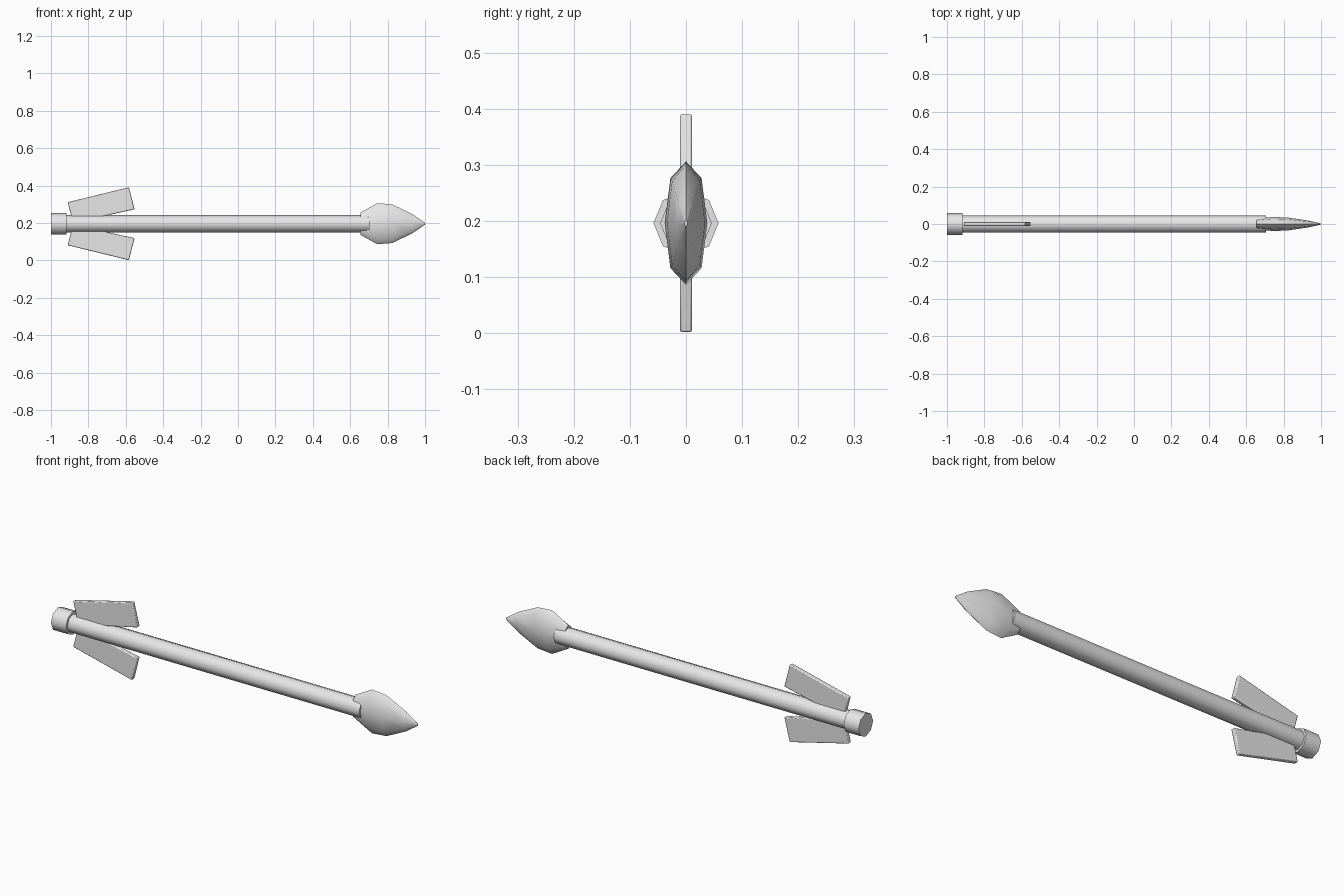
import bpy, bmesh, math

if "Cube" in bpy.data.objects:
    bpy.data.objects.remove(bpy.data.objects["Cube"])

ZC = 0.196
grey = bpy.data.materials.new("plain_grey")
grey.diffuse_color = (0.8, 0.8, 0.8, 1)
grey.use_nodes = True
grey.node_tree.nodes["Principled BSDF"].inputs["Base Color"].default_value = grey.diffuse_color


def finish(name, bm, angle, bevel=0):
    bmesh.ops.recalc_face_normals(bm, faces=bm.faces)
    me = bpy.data.meshes.new(name)
    bm.to_mesh(me)
    bm.free()
    me.materials.append(grey)
    ob = bpy.data.objects.new(name, me)
    bpy.context.collection.objects.link(ob)
    if bevel:
        m = ob.modifiers.new("soft_edges", "BEVEL")
        m.width = bevel
        m.segments = 2
        m.limit_method = "ANGLE"
    bpy.ops.object.select_all(action="DESELECT")
    ob.select_set(True)
    bpy.context.view_layer.objects.active = ob
    bpy.ops.object.shade_smooth_by_angle(angle=math.radians(angle))
    return ob


def loft(name, sections, angle):
    """Skin rings of (x, [(y, z), ...]) and cap both ends."""
    bm = bmesh.new()
    rings = [[bm.verts.new((x, y, ZC + z)) for y, z in pts] for x, pts in sections]
    n = len(rings[0])
    for a, b in zip(rings, rings[1:]):
        for i in range(n):
            j = (i + 1) % n
            bm.faces.new((a[i], a[j], b[j], b[i]))
    bm.faces.new(rings[0])
    bm.faces.new(rings[-1])
    return finish(name, bm, angle)


def octagon(r):
    return [(r * math.cos(k * math.pi / 4), r * math.sin(k * math.pi / 4)) for k in range(8)]


def blade(w, h):
    # flattened eight-sided section, sharp at top and bottom
    return [(w, 0), (w * .73, h * .73), (0, h), (-w * .73, h * .73),
            (-w, 0), (-w * .73, -h * .73), (0, -h), (w * .73, -h * .73)]


# Shaft and nock
loft("shaft", [(-0.93, octagon(.046)), (0.705, octagon(.046))], 50)
loft("nock", [(-1.0, octagon(.058)), (-0.917, octagon(.058))], 50)

# Leaf-shaped arrowhead: x, half thickness, half height
head = [(.655, .028, .06), (.745, .038, .11), (.826, .034, .103),
        (.933, .018, .051), (1.0, .003, .005)]
loft("arrowhead", [(x, blade(w, h)) for x, w, h in head], 40)

# Two swept flights, mirrored above and below the shaft
flight = [(-.911, .115), (-.583, .195), (-.553, .077), (-.882, .005)]
for name, s in (("upper_flight", 1), ("lower_flight", -1)):
    bm = bmesh.new()
    a, b = [[bm.verts.new((x, y, ZC + s * z)) for x, z in flight] for y in (-.011, .011)]
    bm.faces.new(a)
    bm.faces.new(b[::-1])
    for i in range(4):
        j = (i + 1) % 4
        bm.faces.new((a[i], b[i], b[j], a[j]))
    finish(name, bm, 40, .004)
